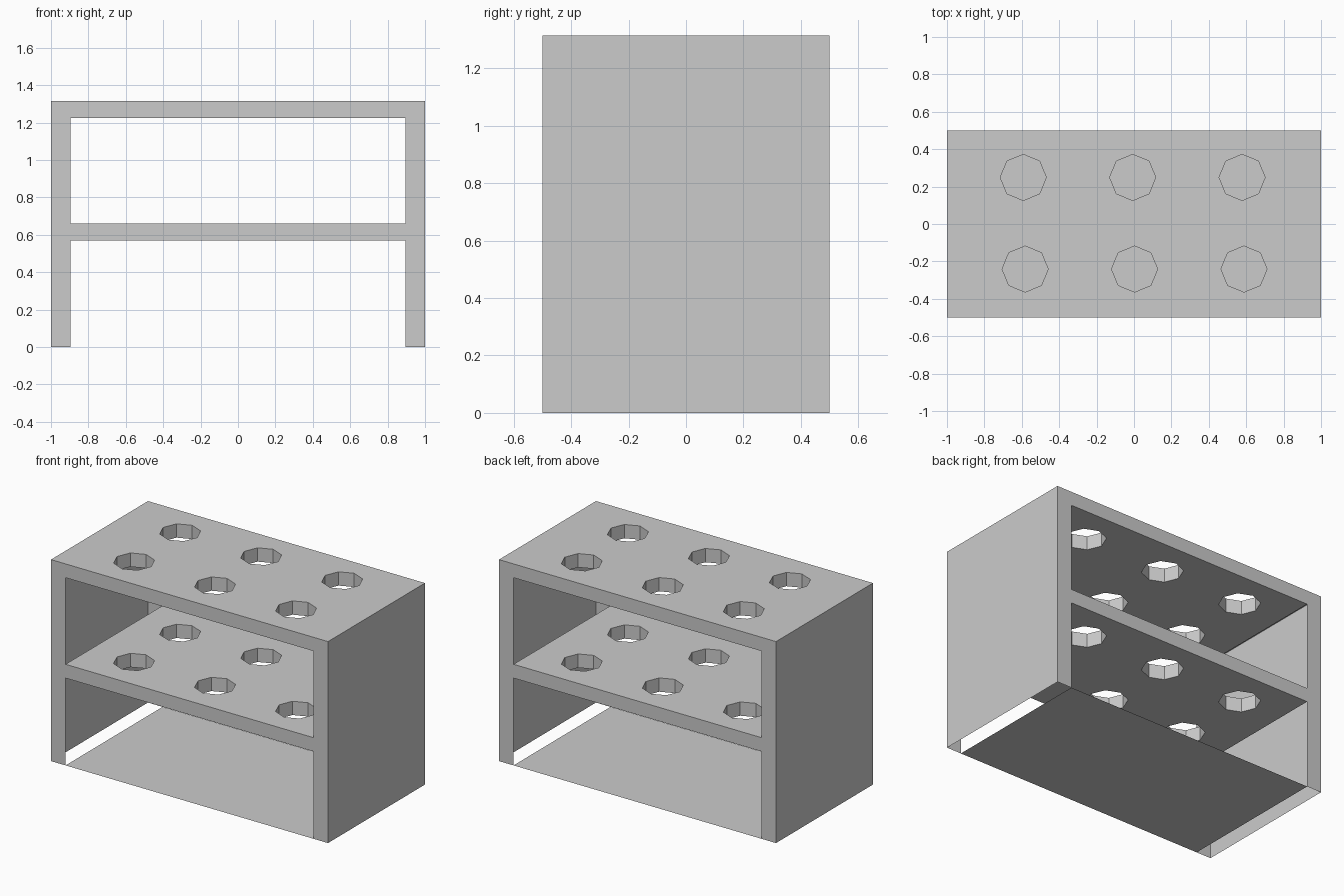
import bpy, bmesh, math
from mathutils import Matrix

if "Cube" in bpy.data.objects:
    bpy.data.objects.remove(bpy.data.objects["Cube"])

INNER, DEPTH, HEIGHT = 0.895, 0.5, 1.315


def finish(bm, name):
    mesh = bpy.data.meshes.new(name)
    bm.to_mesh(mesh)
    bm.free()
    obj = bpy.data.objects.new(name, mesh)
    bpy.context.collection.objects.link(obj)
    return obj


def box(name, x0, x1, z0, z1, open_sides=()):
    """Box over the full depth; faces whose normal matches open_sides are left out."""
    bm = bmesh.new()
    m = Matrix.Translation(((x0 + x1) / 2, 0, (z0 + z1) / 2)) @ \
        Matrix.Diagonal((x1 - x0, 2 * DEPTH, z1 - z0, 1))
    bmesh.ops.create_cube(bm, size=1, matrix=m)
    bm.normal_update()
    gone = [f for f in bm.faces
            if any(sum(a * b for a, b in zip(f.normal, d)) > 0.9 for d in open_sides)]
    if gone:
        bmesh.ops.delete(bm, geom=gone, context='FACES')
    return finish(bm, name)


# Side panels: hollow shells, open at the bottom and towards the inside
box("left_panel", -1, -INNER, 0, HEIGHT, [(1, 0, 0), (0, 0, -1)])
box("right_panel", INNER, 1, 0, HEIGHT, [(-1, 0, 0), (0, 0, -1)])

# Thin floor sheet
bm = bmesh.new()
bmesh.ops.create_grid(bm, x_segments=1, y_segments=1, size=1,
                      matrix=Matrix.Diagonal((INNER, DEPTH, 1, 1)))
finish(bm, "floor_sheet")

# Cutter: two rows of three octagonal holes through both shelves
bm = bmesh.new()
for x_mid, y in ((-0.007, 0.249), (0.003, -0.241)):
    for i in (-1, 0, 1):
        m = Matrix.Translation((x_mid + i * 0.585, y, 0.9)) @ Matrix.Rotation(math.pi / 2, 4, 'Z')
        bmesh.ops.create_cone(bm, cap_ends=True, segments=8, radius1=0.123,
                              radius2=0.123, depth=1.4, matrix=m)
cutter = finish(bm, "hole_cutter")
cutter.hide_render = True

# Shelves with the holes cut through
for name, z0, z1 in (("middle_shelf", 0.57, 0.66), ("top_shelf", 1.225, HEIGHT)):
    shelf = box(name, -INNER, INNER, z0, z1)
    mod = shelf.modifiers.new("holes", 'BOOLEAN')
    mod.operation, mod.solver, mod.object = 'DIFFERENCE', 'EXACT', cutter
    bpy.context.view_layer.objects.active = shelf
    bpy.ops.object.modifier_apply(modifier=mod.name)
bpy.data.objects.remove(cutter)
